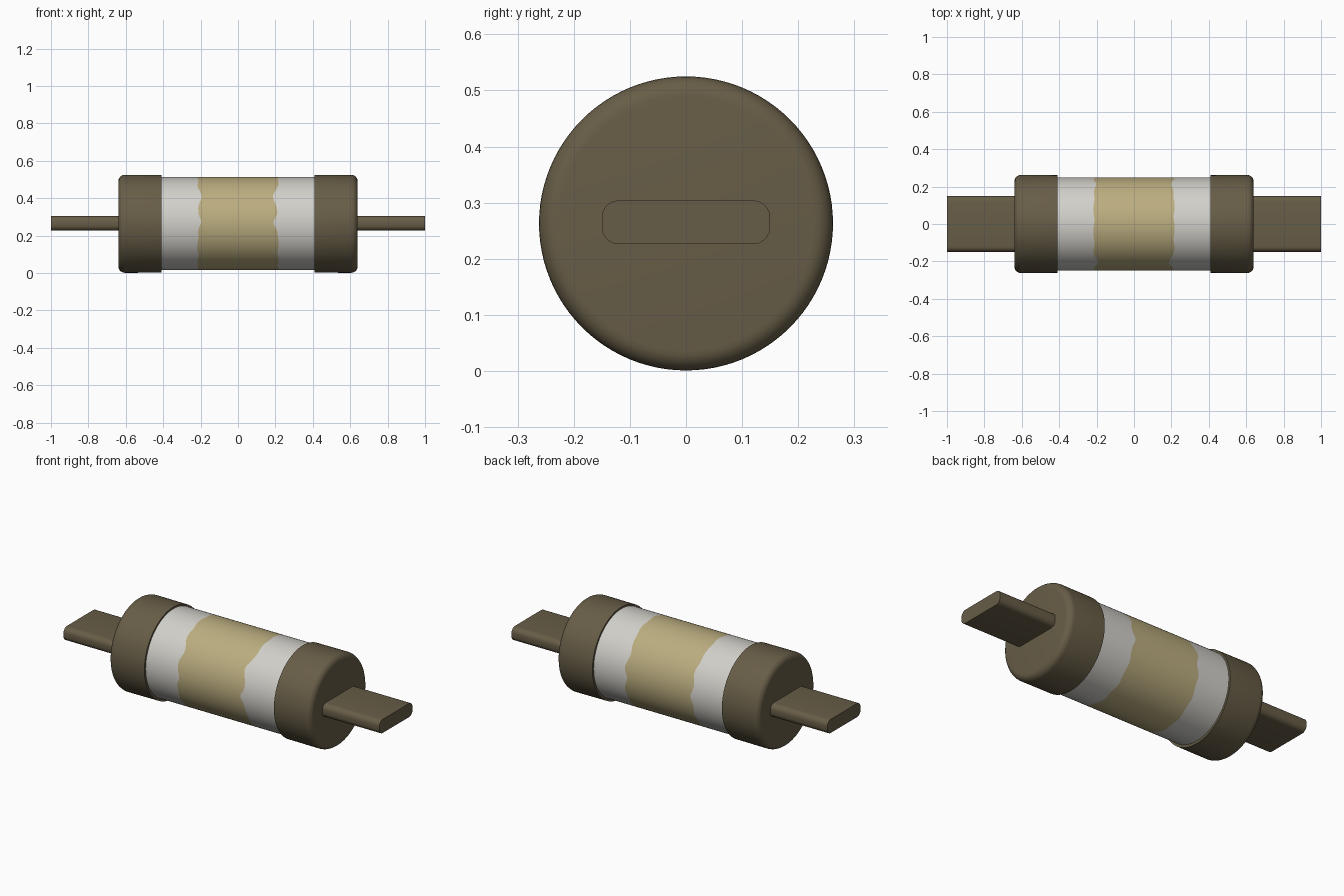
import bpy, bmesh, math

if "Cube" in bpy.data.objects:
    bpy.data.objects.remove(bpy.data.objects["Cube"])

ZC = 0.263   # height of the long axis
SEG = 96


def material(name, rgb):
    m = bpy.data.materials.new(name)
    m.diffuse_color = (*rgb, 1)
    m.use_nodes = True
    m.node_tree.nodes["Principled BSDF"].inputs["Base Color"].default_value = m.diffuse_color
    return m


brown = material("dark bronze", (0.137, 0.110, 0.063))
cream = material("pale grey", (0.64, 0.63, 0.59))
tan = material("tan label", (0.50, 0.42, 0.215))


def finish(name, bm, mats):
    bmesh.ops.recalc_face_normals(bm, faces=bm.faces[:])
    me = bpy.data.meshes.new(name)
    bm.to_mesh(me)
    bm.free()
    for m in mats:
        me.materials.append(m)
    ob = bpy.data.objects.new(name, me)
    bpy.context.collection.objects.link(ob)
    bpy.ops.object.select_all(action='DESELECT')
    ob.select_set(True)
    bpy.context.view_layer.objects.active = ob
    bpy.ops.object.shade_smooth_by_angle(angle=math.radians(35))
    return ob


def lathe(name, profile, mats, wave=None, colours=None, zc=ZC):
    """Turn (x, radius) points round the x axis, with capped ends."""
    bm = bmesh.new()
    rings = []
    for k, (x, r) in enumerate(profile):
        ring = []
        for i in range(SEG):
            a = 2 * math.pi * i / SEG
            dx = wave(k, a) if wave else 0
            ring.append(bm.verts.new((x + dx, r * math.cos(a), zc + r * math.sin(a))))
        rings.append(ring)
    for k in range(len(rings) - 1):
        for i in range(SEG):
            j = (i + 1) % SEG
            f = bm.faces.new((rings[k][i], rings[k][j], rings[k + 1][j], rings[k + 1][i]))
            if colours:
                f.material_index = colours[k]
    bm.faces.new(rings[0])
    bm.faces.new(rings[-1])
    return finish(name, bm, mats)


# Uneven edges of the label: notches on the front, small ripples elsewhere
def label_edge(k, a):
    if k not in (1, 2):
        return 0
    h = math.sin(a)
    inward = 0.003 + 0.003 * math.sin(13 * a + k)
    if math.cos(a) > -2:
        front = 1.0 if math.cos(a + math.pi) > 0 else 0.5
        size = 0.020 if k == 1 else 0.030
        inward += front * size * (math.exp(-((h - 0.55) / 0.16) ** 2)
                                  + math.exp(-((h - 0.02) / 0.12) ** 2))
    return inward if k == 1 else -inward


# Barrel with the tan label in the middle
lathe("barrel", [(-0.42, 0.249), (-0.218, 0.249), (0.218, 0.249), (0.42, 0.249)],
      [cream, tan], wave=label_edge, colours=[0, 1, 0], zc=0.265)

for side, s in (("left", -1), ("right", 1)):
    # End cap with a rounded outer rim
    b = 0.035
    prof = [(0.41, 0.261)]
    for i in range(7):
        t = math.pi / 2 * i / 6
        prof.append((0.64 - b + b * math.sin(t), 0.262 - b + b * math.cos(t)))
    lathe(side + "_end_cap", [(s * x, r) for x, r in prof], [brown])

    # Flat contact blade with rounded long edges
    bm = bmesh.new()
    hw, hh, r = 0.15, 0.039, 0.03
    outline = []
    for q, (cy, cz) in enumerate(((1, 1), (-1, 1), (-1, -1), (1, -1))):
        for i in range(6):
            a = math.pi / 2 * (q + i / 5)
            outline.append((cy * (hw - r) + r * math.cos(a),
                            0.265 + cz * (hh - r) + r * math.sin(a)))
    f = bm.faces.new([bm.verts.new((s * 0.62, y, z)) for y, z in outline])
    new = bmesh.ops.extrude_face_region(bm, geom=[f])["geom"]
    for v in new:
        if isinstance(v, bmesh.types.BMVert):
            v.co.x = s * 1.0
    if not any(abs(g.calc_center_median().x) < 0.63 for g in bm.faces):
        bm.faces.new([v for v in bm.verts if abs(v.co.x) < 0.63])
    finish(side + "_contact_blade", bm, [brown])
